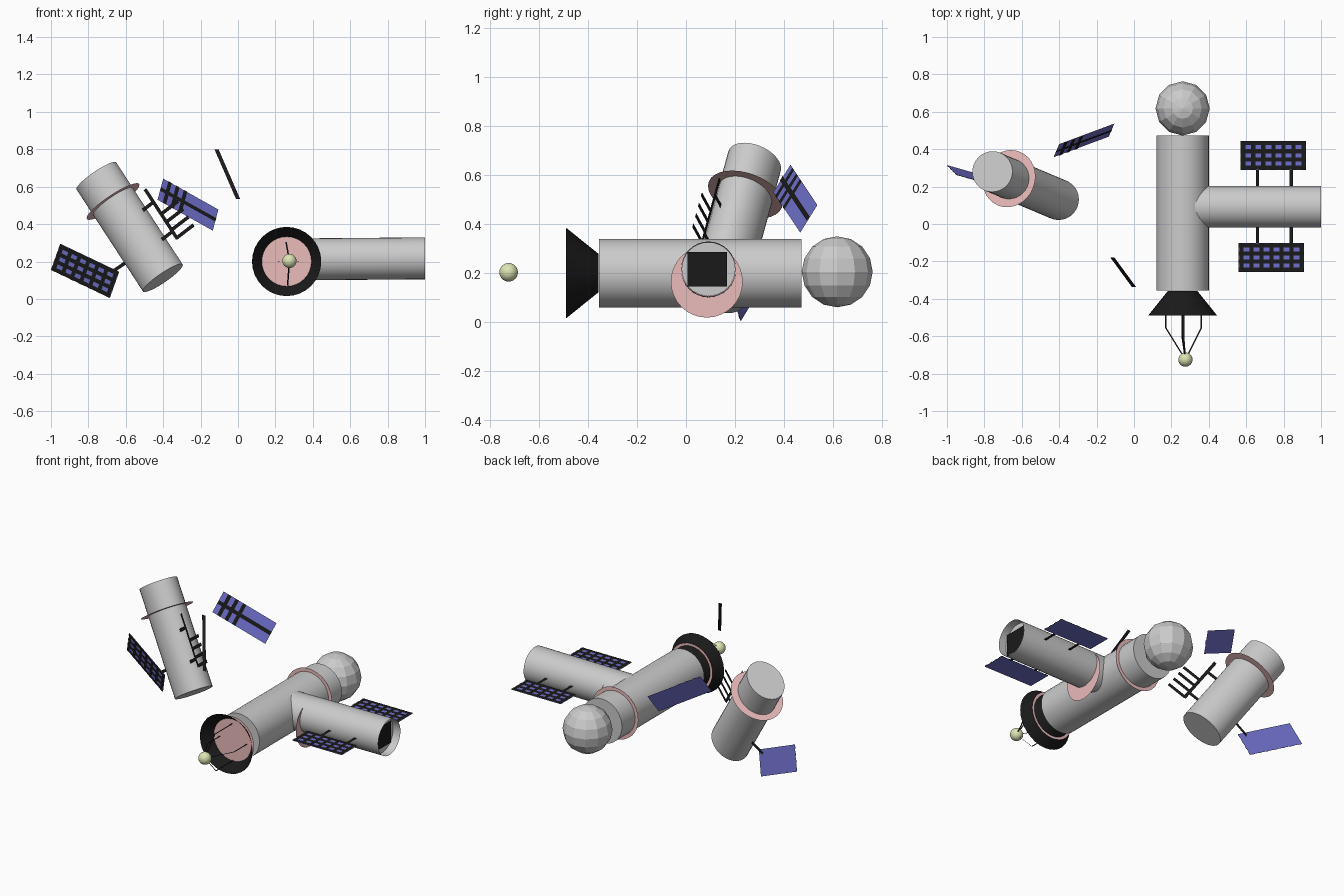
import bpy, bmesh, math
from mathutils import Vector as V, Matrix

if "Cube" in bpy.data.objects:
    bpy.data.objects.remove(bpy.data.objects["Cube"])


def material(name, rgb):
    m = bpy.data.materials.new(name)
    m.diffuse_color = (*rgb, 1)
    m.use_nodes = True
    m.node_tree.nodes["Principled BSDF"].inputs["Base Color"].default_value = m.diffuse_color
    return m


PINK = material("pink", (0.83, 0.5, 0.5))
BLACK = material("black", (0.01, 0.01, 0.01))
BLUE = material("blue", (0.16, 0.16, 0.6))
LIME = material("pale_lime", (0.72, 0.78, 0.45))


def finish(name, bm, mat=None, smooth=True):
    me = bpy.data.meshes.new(name)
    bm.to_mesh(me)
    bm.free()
    ob = bpy.data.objects.new(name, me)
    bpy.context.collection.objects.link(ob)
    if mat:
        me.materials.append(mat)
    if smooth:
        bpy.ops.object.select_all(action='DESELECT')
        ob.select_set(True)
        bpy.context.view_layer.objects.active = ob
        bpy.ops.object.shade_smooth_by_angle(angle=math.radians(35))
    return ob


def frame(origin, u, v, w):
    """Matrix whose columns are the scaled axes u, v, w."""
    m = Matrix((u, v, w)).transposed().to_4x4()
    m.translation = origin
    return m


def axes(p, q):
    """Unit side vectors and full-length axis from p to q."""
    w = V(q) - V(p)
    rot = w.to_track_quat('Z', 'Y').to_matrix()
    return rot.col[0].copy(), rot.col[1].copy(), w


def tube(name, p, q, r1, r2=None, caps=True, mat=None, basis=None):
    u, v, w = basis or axes(p, q)
    bm = bmesh.new()
    bmesh.ops.create_cone(bm, cap_ends=caps, segments=32, radius1=r1,
                          radius2=r1 if r2 is None else r2, depth=1)
    bmesh.ops.translate(bm, verts=bm.verts, vec=(0, 0, 0.5))
    bm.transform(frame(V(p), u, v, w))
    bmesh.ops.recalc_face_normals(bm, faces=bm.faces)
    return finish(name, bm, mat)


def disc(name, c, u, v, r, mat=PINK):
    bm = bmesh.new()
    bmesh.ops.create_circle(bm, cap_ends=True, segments=32, radius=r)
    bm.transform(frame(V(c), u, v, V(u).cross(V(v))))
    return finish(name, bm, mat, False)


def strips(name, segments, width, mat=BLACK):
    """Flat bars; every segment is (start, end, width direction)."""
    bm = bmesh.new()
    for p, q, d in segments:
        h = V(d).normalized() * width / 2
        p, q = V(p), V(q)
        bm.faces.new([bm.verts.new(c) for c in (p - h, q - h, q + h, p + h)])
    return finish(name, bm, mat, False)


def panel(name, o, e1, e2, us, vs, width=0.022):
    """Blue sheet with black bars on its outer side."""
    o, e1, e2 = V(o), V(e1), V(e2)
    bm = bmesh.new()
    bm.faces.new([bm.verts.new(c) for c in (o, o + e1, o + e1 + e2, o + e2)])
    finish(name, bm, BLUE, False)
    b = o + e1.cross(e2).normalized() * 0.003
    bars = [(b + e1 * t, b + e1 * t + e2, e1) for t in us]
    bars += [(b + e2 * t, b + e2 * t + e1, e2) for t in vs]
    strips(name + "_grid", bars, width)


X, Y, Z = V((1, 0, 0)), V((0, 1, 0)), V((0, 0, 1))
US = [0.04 + 0.92 * i / 6 for i in range(7)]
VS = [0.08 + 0.84 * i / 3 for i in range(4)]

# Main module with collar discs and tail sphere
tube("main_module", (0.26, -0.355, 0.2), (0.26, 0.472, 0.2), 0.14)
disc("rear_collar", (0.26, 0.34, 0.2), X, Z, 0.163)
disc("front_collar", (0.26, -0.425, 0.2), X, Z, 0.15)
bm = bmesh.new()
bmesh.ops.create_uvsphere(bm, u_segments=12, v_segments=8, radius=0.145)
bmesh.ops.translate(bm, verts=bm.verts, vec=(0.26, 0.618, 0.205))
finish("tail_sphere", bm, None, False)

# Dish, feed ball and its four bent supports
tube("dish", (0.26, -0.49, 0.2), (0.26, -0.357, 0.2), 0.185, 0.078, False, BLACK)
ball = V((0.275, -0.725, 0.203))
bm = bmesh.new()
bmesh.ops.create_uvsphere(bm, u_segments=24, v_segments=12, radius=0.038)
bmesh.ops.translate(bm, verts=bm.verts, vec=ball)
finish("feed_ball", bm, LIME)
wires = []
for x, y, z in ((0.17, -0.555, 0.2), (0.36, -0.555, 0.2),
                (0.257, -0.6, 0.303), (0.265, -0.6, 0.072)):
    wires += [((x, -0.425, z), (x, y, z), X), ((x, y, z), ball, X)]
strips("feed_supports", wires, 0.008)

# Side module: open outer end with a recessed hatch
tube("side_module", (0.28, 0.092, 0.211), (1.0, 0.092, 0.217), 0.112, caps=False)
disc("side_bulkhead", (0.95, 0.092, 0.216), Y, Z, 0.11, None)
strips("side_hatch", [((0.96, 0.006, 0.216), (0.96, 0.168, 0.216), Z)], 0.14)
disc("side_collar", (0.45, 0.085, 0.165), Y, Z, 0.147)
panel("side_panel_back", (0.57, 0.29, 0.213), (0.35, 0, 0), (0, 0.155, 0), US, VS)
panel("side_panel_front", (0.56, -0.257, 0.213), (0.35, 0, 0), (0, 0.155, 0), US, VS)
strips("side_panel_struts",
       [((x, s, 0.213), (x, e, 0.213), X) for s, e in ((0.18, 0.3), (-0.11, 0.0))
        for x in (0.66, 0.84)], 0.018)

# Loose tilted module, slightly oval in section
top, low = V((-0.757, 0.28, 0.657)), V((-0.402, 0.13, 0.112))
a = (low - top).normalized()
v = Z.cross(a).normalized()
v = v if v.y > 0 else -v
u = v.cross(a)
u = u if u.x > 0 else -u
tube("tilted_module", top, low, 1, basis=(u * 0.131, v * 0.109, low - top))
disc("tilted_collar", top.lerp(low, 0.25), u * 0.17, v * 0.155, 1)

# Comb antenna beside the tilted module
start = top + a * 0.228 + u * 0.2 - v * 0.03
along = a * 0.325
comb = [(start, start + along, u)]
comb += [(start + along * t, start + along * t + u * 0.12, a) for t in (0.5, 0.66, 0.82, 0.98)]
comb += [(start + along * t - u * 0.1, start + along * t, a) for t in (0.26, 0.85)]
strips("comb_antenna", comb, 0.019)

# Panels of the tilted module
panel("tilted_panel_left", (-1.0, 0.315, 0.155), (0.315, -0.09, -0.15),
      (0.05, -0.05, 0.14), US, VS)
strips("tilted_panel_strut", [((-0.68, 0.2, 0.14), (-0.57, 0.2, 0.215), (-0.5, 0, 0.8))], 0.018)
panel("tilted_panel_right", (-0.43, 0.357, 0.53), (0.295, 0.11, -0.165),
      (0.03, 0.07, 0.113), (0.12, 0.26, 0.4), (0.5,))

# Free floating bar
strips("loose_bar", [((-0.115, -0.18, 0.8), (0.0, -0.337, 0.535), X)], 0.022)
